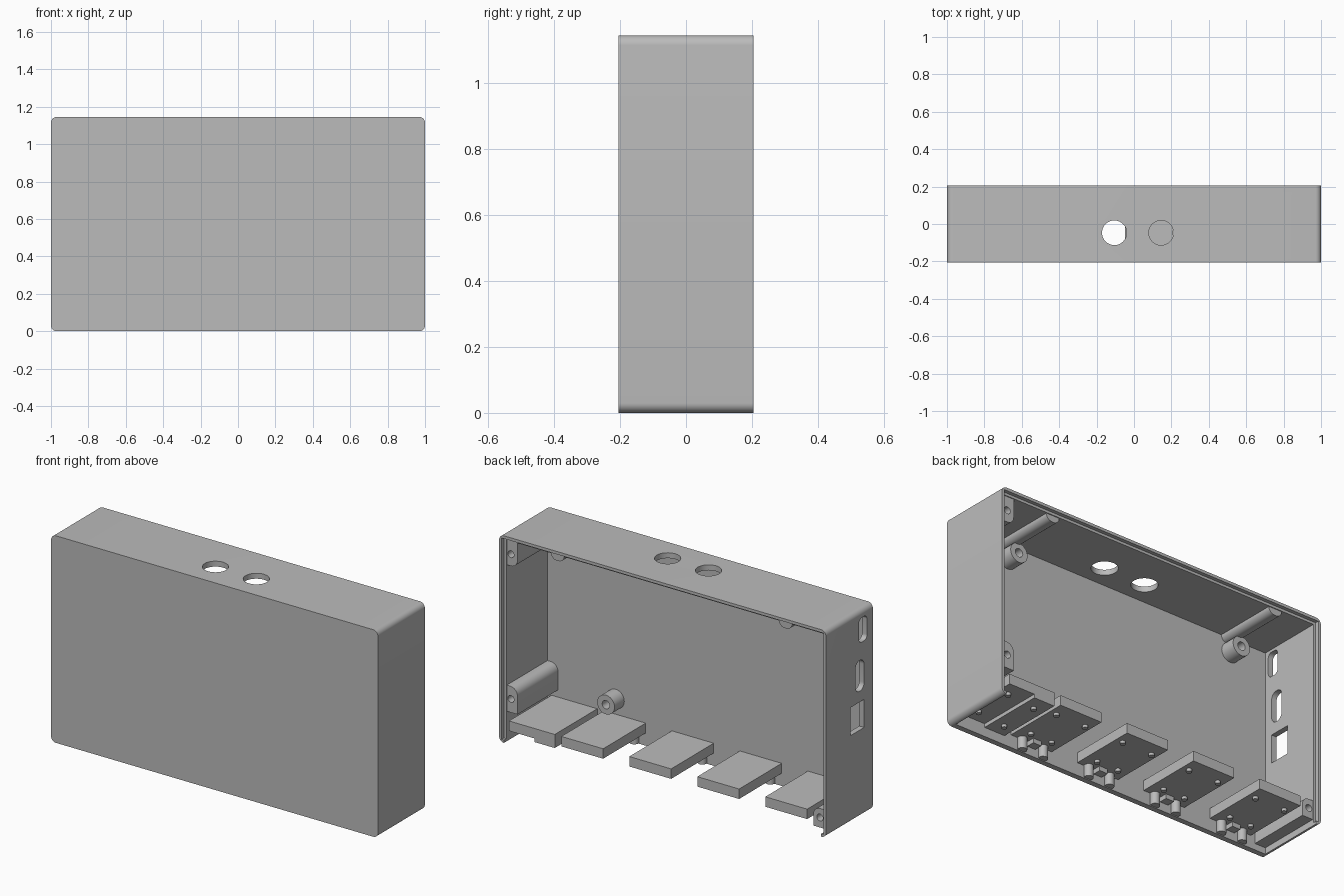
import bpy, math
from mathutils import Matrix, Vector

cube = bpy.data.objects.get("Cube")
if cube:
    bpy.data.objects.remove(cube, do_unlink=True)

grey = bpy.data.materials.new("plain grey plastic")
grey.use_nodes = True
tone = (0.5, 0.5, 0.5, 1)
grey.diffuse_color = tone
grey.node_tree.nodes["Principled BSDF"].inputs["Base Color"].default_value = tone

WALL, TOP, BACK, FRONT = 0.03, 1.145, 0.205, -0.205
INNER = FRONT + WALL


def prism(name, outline, start, end, axis="y"):
    """Extrude a 2D outline along an axis: y uses (x, z), x uses (y, z), z uses (x, y)."""
    place = {"y": lambda a, b, d: (a, d, b),
             "x": lambda a, b, d: (d, a, b),
             "z": lambda a, b, d: (a, b, d)}[axis]
    n = len(outline)
    verts = [place(a, b, d) for d in (start, end) for a, b in outline]
    faces = [list(range(n)), list(range(n, 2 * n))]
    faces += [[i, (i + 1) % n, n + (i + 1) % n, n + i] for i in range(n)]
    mesh = bpy.data.meshes.new(name)
    mesh.from_pydata(verts, [], faces)
    import bmesh
    bm = bmesh.new()
    bm.from_mesh(mesh)
    bmesh.ops.recalc_face_normals(bm, faces=bm.faces)
    bm.to_mesh(mesh)
    bm.free()
    mesh.materials.append(grey)
    ob = bpy.data.objects.new(name, mesh)
    bpy.context.scene.collection.objects.link(ob)
    return ob


def rounded(a0, a1, b0, b1, radii, steps=8):
    """Rectangle with a radius per corner: low-low, high-low, high-high, low-high."""
    pts = []
    corners = [(a0, b0, 1, 1), (a1, b0, -1, 1), (a1, b1, -1, -1), (a0, b1, 1, -1)]
    for k, ((a, b, sa, sb), r) in enumerate(zip(corners, radii)):
        if r == 0:
            pts.append((a, b))
            continue
        for i in range(steps + 1):
            t = math.pi + k * math.pi / 2 + i / steps * math.pi / 2
            pts.append((a + sa * r + r * math.cos(t), b + sb * r + r * math.sin(t)))
    return pts


def circle(a, b, r, n=32):
    return [(a + r * math.cos(2 * math.pi * i / n), b + r * math.sin(2 * math.pi * i / n))
            for i in range(n)]


def box(name, x0, x1, y0, y1, z0, z1):
    return prism(name, rounded(x0, x1, z0, z1, (0, 0, 0, 0)), y0, y1)


def cut(ob, cutter):
    cutter.hide_render = True
    cutter.hide_viewport = False
    mod = ob.modifiers.new("cut", "BOOLEAN")
    mod.operation, mod.solver, mod.object = "DIFFERENCE", "EXACT", cutter
    bpy.context.view_layer.objects.active = ob
    bpy.ops.object.modifier_apply(modifier=mod.name)
    bpy.data.objects.remove(cutter, do_unlink=True)


# Shell, open at the back and underneath
shell = prism("case_shell", rounded(-1, 1, 0, TOP, (0.03,) * 4), FRONT, BACK)
cut(shell, box("cavity", -1 + WALL, 1 - WALL, INNER, 1, -1, TOP - WALL))
cut(shell, box("rim_step", -0.984, 0.984, 0.185, 1, 0.016, TOP - 0.016))

# Button holes in the top
for x in (-0.105, 0.145):
    cut(shell, prism("button_hole", circle(x, -0.047, 0.066), 1, 1.3, "z"))

# Port openings in the side wall
for y, z0, z1, w, r in ((-0.118, 0.965, 1.1, 0.07, 0.025),
                        (-0.09, 0.70, 0.87, 0.075, 0.035),
                        (-0.068, 0.485, 0.64, 0.12, 0)):
    cut(shell, prism("port", rounded(y - w / 2, y + w / 2, z0, z1, (r,) * 4), -1.1, -0.9, "x"))

# Lid screw bosses along the side walls
for name, side, z, radii, z0, z1 in (
        ("upper_boss", 1, 1.04, (0.04, 0, 0, 0), 0.975, TOP - WALL),
        ("lower_boss", 1, 0.24, (0, 0, 0, 0.045), 0.165, 0.31),
        ("corner_boss", -1, 0.09, (0, 0, 0.04, 0), 0.035, 0.14)):
    x0, x1 = sorted((side * 0.905, side * 0.972))
    boss = prism(name, rounded(x0, x1, z0, z1, radii), INNER - 0.005, 0.18)
    cut(boss, prism("screw_hole", circle(side * 0.945, z, 0.019, 20), 0.05, 0.3))

# Board standoffs on the front panel
for name, x, z in (("upper_left_standoff", 0.645, 1.035),
                   ("upper_right_standoff", -0.75, 1.035),
                   ("lower_standoff", 0.553, 0.21)):
    post = prism(name, circle(x, z, 0.053), INNER - 0.005, -0.09)
    cut(post, prism("screw_hole", circle(x, z, 0.023, 20), -0.15, 0))

# Half-round ribs under the top wall
for name, x in (("left_top_rib", 0.66), ("right_top_rib", -0.735)):
    rib = rounded(x - 0.04, x + 0.04, TOP - WALL - 0.035, TOP - WALL + 0.005, (0.034, 0.034, 0, 0))
    prism(name, rib, INNER - 0.005, 0.18)

# Module trays near the open underside, each with pegs and front legs
for i in range(4):
    cx = 0.497 - i * 0.416
    tag = f"_{i + 1}"
    box("tray" + tag, cx - 0.128, cx + 0.128, INNER - 0.005, 0.197, 0.07, 0.125)
    for s in (-1, 1):
        prism("back_peg" + tag, circle(cx + s * 0.09, 0.12, 0.014, 16), 0.055, 0.075, "z")
        prism("front_peg" + tag, circle(cx + s * 0.065, -0.10, 0.014, 16), 0.055, 0.075, "z")
        prism("front_leg" + tag, circle(cx + s * 0.065, -0.165, 0.024, 20), 0.005, 0.075, "z")
    box("front_tab" + tag, cx - 0.025, cx + 0.025, INNER - 0.005, -0.13, 0.045, 0.075)

# End tray with a stepped underside
box("end_tray", 0.665, 0.945, INNER - 0.005, 0.197, 0.07, 0.125)
box("end_tray_step", 0.665, 0.79, INNER - 0.005, 0.197, 0.05, 0.075)
for x, z in ((0.89, 0.055), (0.73, 0.035)):
    for y in (-0.1, 0.12):
        prism("end_tray_peg", circle(x, y, 0.014, 16), z, z + 0.02, "z")

# Smooth the curved surfaces while keeping edges crisp
for ob in bpy.context.scene.objects:
    ob.select_set(ob.type == "MESH" and grey.name in ob.data.materials)
bpy.context.view_layer.objects.active = shell
bpy.ops.object.shade_smooth_by_angle(angle=math.radians(30))
